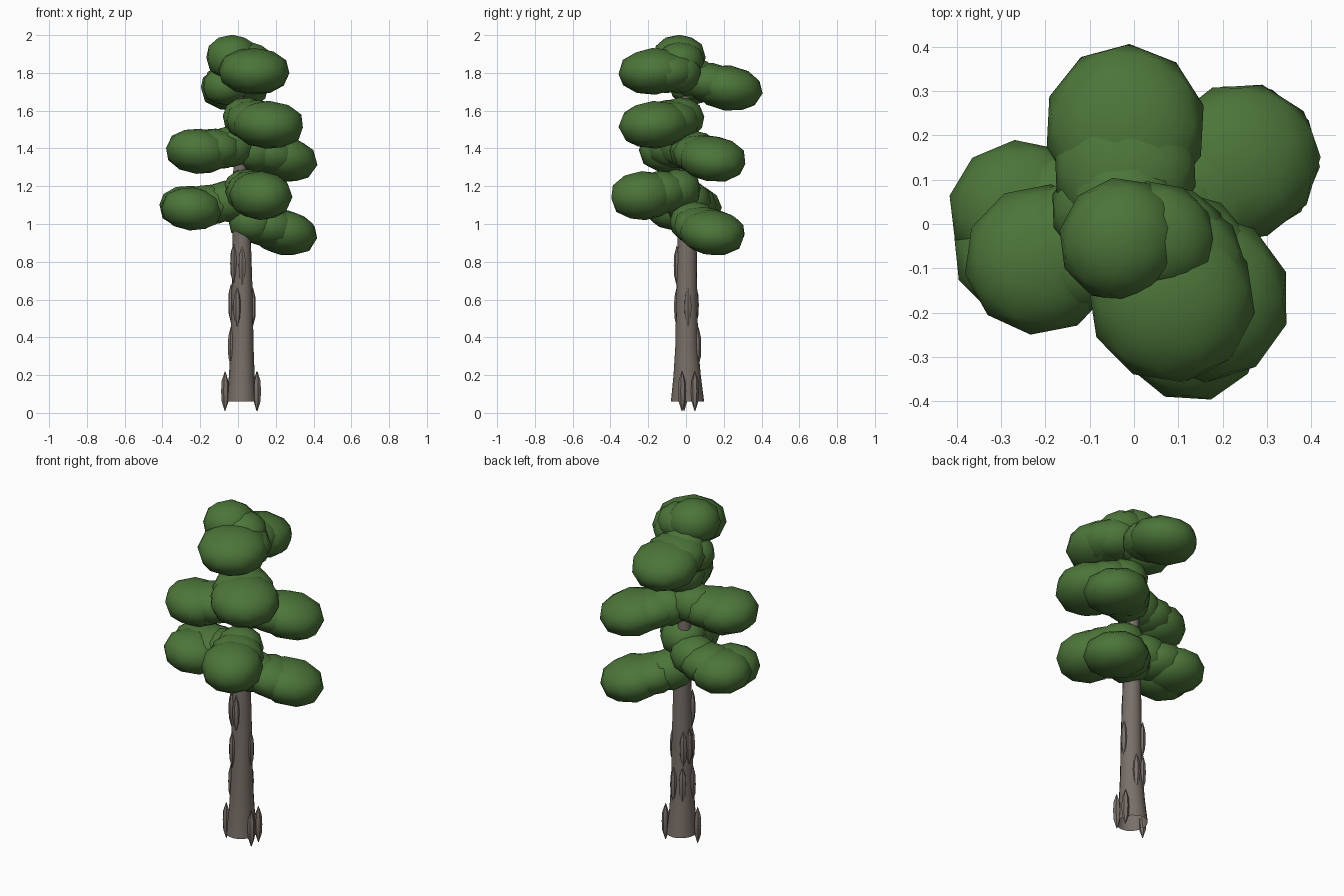
import bpy, math, random
from mathutils import Vector

if "Cube" in bpy.data.objects:
    bpy.data.objects.remove(bpy.data.objects["Cube"])

random.seed(4)


def material(name, rgb):
    m = bpy.data.materials.new(name)
    m.diffuse_color = (*rgb, 1)
    m.use_nodes = True
    m.node_tree.nodes["Principled BSDF"].inputs["Base Color"].default_value = m.diffuse_color
    return m


BARK = material("grey_brown_bark", (0.19, 0.16, 0.14))
LEAF = material("leaf_green", (0.072, 0.178, 0.041))


def finish(name, mat, angle):
    o = bpy.context.object
    o.name = name
    o.data.materials.append(mat)
    bpy.ops.object.shade_smooth_by_angle(angle=math.radians(angle))
    return o


def lathe(name, rings, sides, mat, angle, spin=0.0, closed=True):
    """Skin a stack of rings (x, y, z, radius_x, radius_y), turned about z."""
    verts, faces = [], []
    for x, y, z, rx, ry in rings:
        for i in range(sides):
            a = 2 * math.pi * i / sides
            u, v = rx * math.cos(a), ry * math.sin(a)
            verts.append((x + u * math.cos(spin) - v * math.sin(spin),
                          y + u * math.sin(spin) + v * math.cos(spin), z))
    for r in range(len(rings) - 1):
        for i in range(sides):
            j = (i + 1) % sides
            faces.append((r * sides + i, r * sides + j,
                          (r + 1) * sides + j, (r + 1) * sides + i))
    if closed:
        faces.append(tuple(reversed(range(sides))))
        faces.append(tuple(range((len(rings) - 1) * sides, len(rings) * sides)))
    me = bpy.data.meshes.new(name)
    me.from_pydata(verts, [], faces)
    o = bpy.data.objects.new(name, me)
    bpy.context.collection.objects.link(o)
    bpy.ops.object.select_all(action='DESELECT')
    o.select_set(True)
    bpy.context.view_layer.objects.active = o
    return finish(name, mat, angle)


def puff(name, centre, radii, droop=0.0):
    """Flattened, full-shouldered leaf clump, drooping away from the trunk."""
    x, y, z = centre
    bpy.ops.mesh.primitive_ico_sphere_add(subdivisions=2, radius=1)
    o = bpy.context.object
    turn = random.uniform(0, 2 * math.pi)
    for v in o.data.vertices:
        c = v.co.copy()
        v.co = (c.x * math.cos(turn) - c.y * math.sin(turn),
                c.x * math.sin(turn) + c.y * math.cos(turn),
                math.copysign(abs(c.z) ** 0.85, c.z))
    o.scale = radii
    o.rotation_euler = (0, droop, math.atan2(y, x))
    o.location = centre
    finish(name, LEAF, 60)


def branch(name, start, end, r0, r1):
    a, b = Vector(start), Vector(end)
    bpy.ops.mesh.primitive_cone_add(vertices=8, radius1=r0, radius2=r1,
                                    depth=(b - a).length, location=(a + b) / 2)
    bpy.context.object.rotation_euler = (b - a).to_track_quat('Z', 'Y').to_euler()
    finish(name, BARK, 40)


# Trunk with a flared foot, open underneath
lathe("trunk", [(0.02, 0.008, 0.06, 0.08, 0.088), (0.02, 0.006, 0.2, 0.068, 0.072),
                (0.022, 0.004, 0.36, 0.06, 0.06), (0.022, 0.004, 0.62, 0.056, 0.056),
                (0.02, 0.006, 0.92, 0.048, 0.05), (0.01, 0.0, 1.25, 0.036, 0.036),
                (0.01, 0.0, 1.6, 0.026, 0.026), (0.0, 0.0, 1.82, 0.015, 0.015)],
      16, BARK, 40, closed=False)

# Pointed bark plates: angle in degrees, distance from axis, centre height, thickness
plates = [(190, 0.09, 0.115, 0.021), (-18, 0.086, 0.115, 0.021), (28, 0.09, 0.115, 0.021),
          (195, 0.06, 0.35, 0.016), (75, 0.062, 0.35, 0.016), (125, 0.062, 0.36, 0.016),
          (-115, 0.059, 0.56, 0.016), (5, 0.058, 0.56, 0.016), (130, 0.059, 0.57, 0.016),
          (165, 0.058, 0.58, 0.016), (215, 0.054, 0.79, 0.016), (-88, 0.054, 0.78, 0.016)]
for i, (deg, dist, z, thick) in enumerate(plates):
    a = math.radians(deg)
    x, y = 0.02 + dist * math.cos(a), 0.005 + dist * math.sin(a)
    rings = [(x, y, z + dz, k * thick, k * 0.021) for dz, k in
             ((-0.105, 0.08), (-0.055, 0.85), (0, 1), (0.055, 0.85), (0.105, 0.08))]
    lathe("bark_plate_%d" % (i + 1), rings, 6, BARK, 35, a)

# Foliage sprays: outer clump, its radii and droop, inner clump
sprays = [
    ("low_left", (-0.25, 0.03, 1.085), (0.17, 0.16, 0.118), -0.1, (-0.06, 0.01, 1.12)),
    ("low_right", (0.242, 0.14, 0.955), (0.182, 0.175, 0.12), 0.2, (0.08, 0.04, 1.01)),
    ("low_front", (0.12, -0.225, 1.15), (0.18, 0.165, 0.13), 0.08, (0.05, -0.05, 1.18)),
    ("middle_left", (-0.21, -0.08, 1.385), (0.175, 0.17, 0.12), -0.1, (-0.04, -0.02, 1.41)),
    ("middle_right", (0.238, 0.14, 1.345), (0.188, 0.178, 0.12), 0.2, (0.09, 0.04, 1.385)),
    ("middle_front", (0.16, -0.165, 1.525), (0.195, 0.19, 0.127), 0.08, (0.05, -0.03, 1.56)),
    ("high_front", (0.085, -0.17, 1.808), (0.19, 0.19, 0.124), 0.08, (0.085, -0.04, 1.80)),
    ("high_back", (-0.02, 0.22, 1.72), (0.188, 0.183, 0.12), 0.15, (-0.02, 0.04, 1.77)),
]
for name, centre, radii, droop, inner in sprays:
    puff(name + "_clump", centre, radii, droop)
    middle = Vector(centre).lerp(Vector(inner), 0.5)
    puff(name + "_middle_clump", middle, [r * 0.9 for r in radii], droop)
    puff(name + "_inner_clump", inner, (0.135, 0.125, 0.11), 0.1)
    x, y, z = centre
    branch(name + "_branch", (0.012, 0, z - 0.04), (x * 0.7, y * 0.7, z), 0.022, 0.012)

# Extra side clump on the lowest left spray
puff("low_left_side_clump", (-0.245, -0.06, 1.08), (0.165, 0.15, 0.115), -0.1)

# Crown
puff("crown_clump", (-0.03, -0.035, 1.882), (0.143, 0.138, 0.12), 0.0)
puff("crown_side_clump", (0.055, -0.03, 1.86), (0.135, 0.125, 0.105), 0.1)
puff("crown_under_clump", (-0.065, 0.03, 1.73), (0.125, 0.12, 0.1), 0.1)
